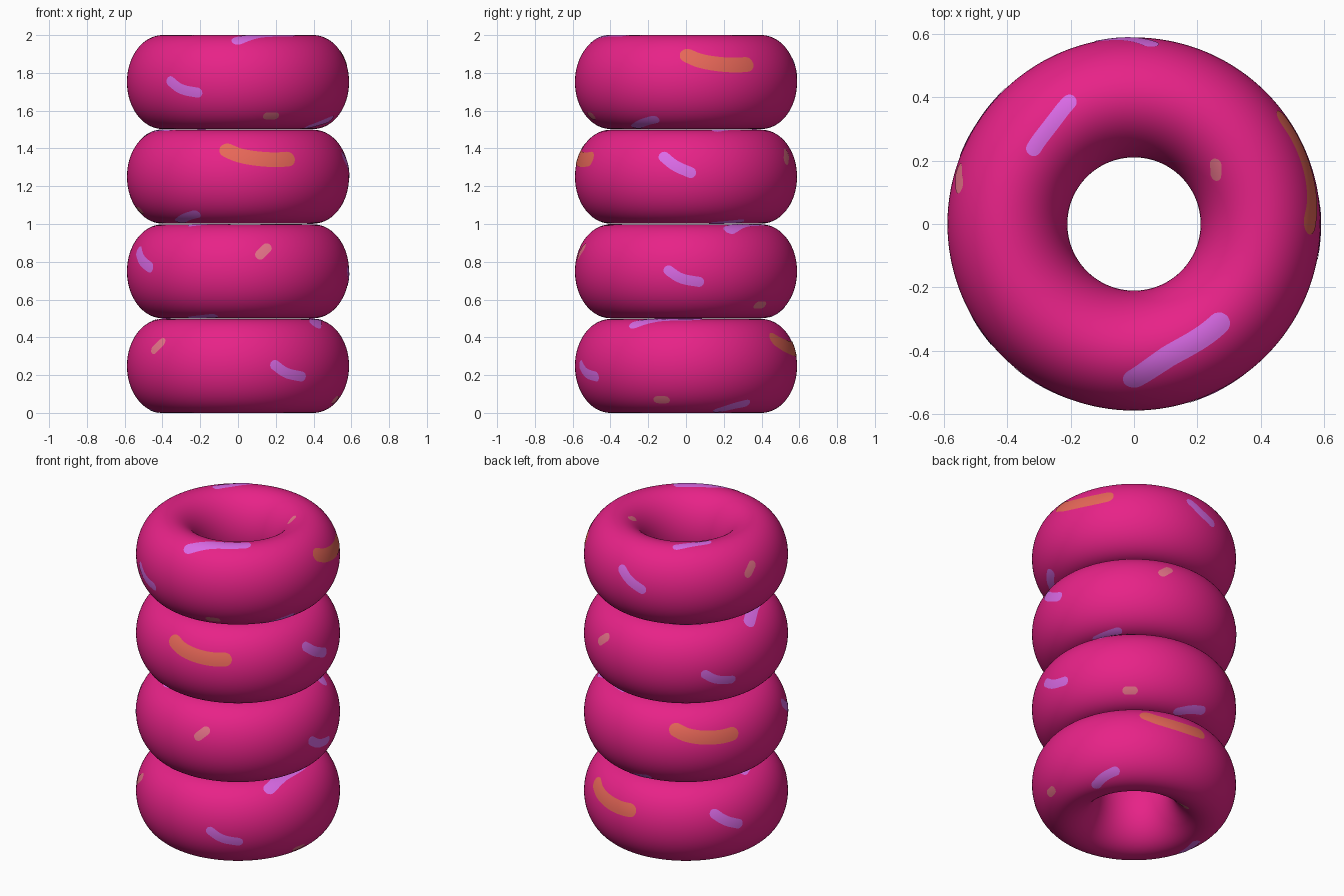
import bpy, bmesh, math
from mathutils import Vector

if "Cube" in bpy.data.objects:
    bpy.data.objects.remove(bpy.data.objects["Cube"])

RING, A, B = 0.399, 0.189, 0.2485      # ring radius, tube half width, tube half height
STEP = 0.501                           # stacking distance


def material(name, rgb):
    def lin(c):
        c /= 255
        return c / 12.92 if c <= 0.04045 else ((c + 0.055) / 1.055) ** 2.4
    m = bpy.data.materials.new(name)
    m.diffuse_color = (*[lin(c) for c in rgb], 1)
    m.use_nodes = True
    m.node_tree.nodes["Principled BSDF"].inputs["Base Color"].default_value = m.diffuse_color
    return m


pink = material("pink icing", (235, 35, 138))
sprinkle_mats = [material("purple sprinkle", (220, 107, 232)),
                 material("orange sprinkle", (231, 103, 88)),
                 material("peach sprinkle", (232, 116, 138))]


def surface(theta, phi, lift=0.0):
    """Point on the oval tube and its outward normal (radians)."""
    radial = Vector((math.cos(theta), math.sin(theta), 0))
    up = Vector((0, 0, 1))
    p = radial * (RING + A * math.cos(phi)) + up * (B * math.sin(phi))
    n = (radial * (math.cos(phi) / A) + up * (math.sin(phi) / B)).normalized()
    return p + n * lift, n


def project(p, lift):
    """Snap a nearby point back onto the tube."""
    theta = math.atan2(p.y, p.x)
    phi = math.atan2(p.z / B, (math.hypot(p.x, p.y) - RING) / A)
    return surface(theta, phi, lift)[0]


def ring_mesh(nu=192, nv=80):
    bm = bmesh.new()
    v = [[bm.verts.new(surface(math.tau * i / nu, math.tau * j / nv)[0])
          for j in range(nv)] for i in range(nu)]
    for i in range(nu):
        for j in range(nv):
            k, l = (i + 1) % nu, (j + 1) % nv
            bm.faces.new((v[i][j], v[k][j], v[k][l], v[i][l])).smooth = True
    me = bpy.data.meshes.new("ring")
    bm.to_mesh(me)
    bm.free()
    me.materials.append(pink)
    return me


def smooth_path(pts):
    """Corner cutting that keeps the end points."""
    for _ in range(3):
        out = [pts[0]]
        for a, b in zip(pts, pts[1:]):
            out += [a.lerp(b, 0.25), a.lerp(b, 0.75)]
        pts = out + [pts[-1]]
    return pts


def add_sprinkle(bm, path, width, mat):
    """Thin round-ended strip lying on the tube."""
    angles = smooth_path([Vector((math.radians(t), math.radians(p))) for t, p in path])
    pts = [surface(*a)[0] for a in angles]
    n = len(pts)
    stations = []
    for i, p in enumerate(pts):
        t = (pts[min(i + 1, n - 1)] - pts[max(i - 1, 0)]).normalized()
        side = surface(*angles[i])[1].cross(t).normalized()
        stations.append((p, t, side, width))
    caps = [math.radians(d) for d in (20, 40, 58, 74, 86)]
    p0, t0, s0, _ = stations[0]
    p1, t1, s1, _ = stations[-1]
    head = [(p0 - t0 * width * math.sin(c), t0, s0, width * math.cos(c)) for c in reversed(caps)]
    tail = [(p1 + t1 * width * math.sin(c), t1, s1, width * math.cos(c)) for c in caps]
    rows = [[bm.verts.new(project(p + s * w * k / 3, 0.0018)) for k in range(-3, 4)]
            for p, t, s, w in head + stations + tail]
    for r, q in zip(rows, rows[1:]):
        for j in range(6):
            f = bm.faces.new((r[j], q[j], q[j + 1], r[j + 1]))
            f.material_index, f.smooth = mat, True


# sprinkles: (colour, half width, [(angle around ring, angle around tube), ...])
SPRINKLES = [
    (0, 0.035, [(-90, 62), (-81.5, 75), (-71.7, 83.6), (-49.5, 86)]),
    (0, 0.024, [(118, 79), (129.5, 88), (143, 91)]),
    (0, 0.029, [(85, 25), (91, 13), (99.2, 5)]),
    (0, 0.027, [(-127.3, 1), (-121, -9.5), (-111.5, -13)]),
    (0, 0.028, [(-19, -53), (-27, -59), (-35, -71)]),
    (0, 0.026, [(135, -72), (117, -81)]),
    (1, 0.041, [(0.8, 34.5), (7, 27), (17, 22.5), (27.3, 21), (34.2, 22.3)]),
    (2, 0.020, [(36, 115), (31, 121)]),
    (2, 0.026, [(167.5, 30), (163.3, 20.5)]),
    (2, 0.024, [(-73, -46), (-68.5, -46)]),
    (2, 0.020, [(57, -110), (52, -115)]),
]


def sprinkle_mesh():
    bm = bmesh.new()
    for mat, width, path in SPRINKLES:
        add_sprinkle(bm, path, width, mat)
    me = bpy.data.meshes.new("sprinkles")
    bm.to_mesh(me)
    bm.free()
    for m in sprinkle_mats:
        me.materials.append(m)
    return me


# stack of four identical rings, each turned differently (bottom to top)
ring, sprinkles = ring_mesh(), sprinkle_mesh()
for i, turn in enumerate((56.7, 118.3, -96.8, 0)):
    for name, me in (("ring", ring), ("sprinkles", sprinkles)):
        ob = bpy.data.objects.new(f"{name}_{i + 1}", me)
        ob.location.z = B + STEP * i
        ob.rotation_euler.z = math.radians(turn)
        bpy.context.collection.objects.link(ob)
